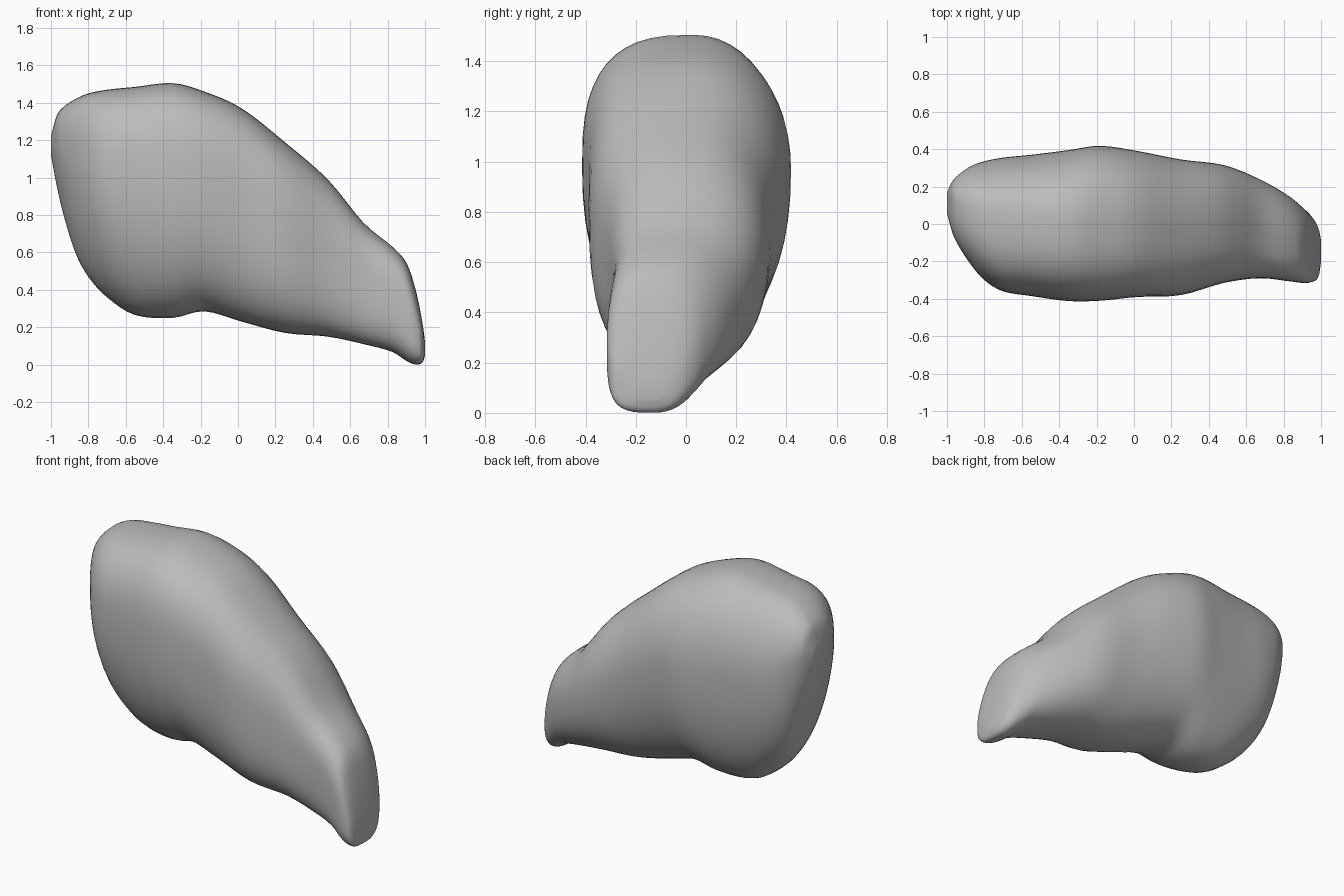
import bpy
import bmesh
import math

SIDES = 48       # points around each cross-section
STEPS = 4        # smooth rings between neighbouring stations

# Boxiness of each quadrant (left side?, upper half?) at the blunt end and at the tip
BOXINESS = {
    (True, True): (1.95, 2.4),
    (False, True): (2.8, 2.9),
    (True, False): (2.2, 2.3),
    (False, False): (1.7, 3.3),
}

# Stations along the body: x, bottom, top, right edge y, left edge y, widest z, spine y
STATIONS = [
    (-1.0, 1.12, 1.22, .06, .17, 1.18, .12),
    (-.97, .96, 1.33, -.05, .23, 1.18, .12),
    (-.93, .79, 1.38, -.13, .27, 1.15, .11),
    (-.87, .6, 1.42, -.22, .31, 1.1, .09),
    (-.8, .47, 1.45, -.3, .335, 1.05, .07),
    (-.7, .36, 1.47, -.36, .355, 1.02, .05),
    (-.55, .265, 1.485, -.385, .37, 1.0, .04),
    (-.35, .25, 1.505, -.412, .395, .98, .03),
    (-.18, .285, 1.46, -.41, .418, .97, .02),
    (.02, .23, 1.37, -.39, .39, .9, 0),
    (.25, .17, 1.19, -.38, .345, .73, -.02),
    (.48, .15, .99, -.315, .315, .58, -.04),
    (.67, .11, .76, -.29, .24, .46, -.08),
    (.82, .07, .635, -.305, .155, .36, -.1),
    (.9, .02, .545, -.315, .09, .27, -.12),
    (.95, .001, .4, -.31, .04, .19, -.13),
    (.985, .01, .23, -.285, -.02, .12, -.14),
    (1.0, .05, .12, -.2, -.09, .08, -.14),
]


def blend(a, b, c, d, t):
    """Catmull-Rom value between b and c."""
    return b + 0.5 * t * (c - a + t * (2 * a - 5 * b + 4 * c - d
                                       + t * (3 * (b - c) + d - a)))


def smooth_stations(rows):
    """Fill in rings between the stations along a smooth curve."""
    last = len(rows) - 1
    result = []
    for i in range(last):
        near = [rows[max(0, min(last, i + k))] for k in (-1, 0, 1, 2)]
        for step in range(STEPS):
            result.append([blend(*values, step / STEPS) for values in zip(*near)])
    result.append(rows[last])
    return result


def section_ring(bm, station):
    """One rounded cross-section with four independent quadrants."""
    x, bottom, top, right, left, middle, spine = station
    ring = []
    for i in range(SIDES):
        angle = math.tau * i / SIDES
        across, upward = math.cos(angle), math.sin(angle)
        blunt, tip = BOXINESS[across > 0, upward > 0]
        power = 2 / (blunt + (tip - blunt) * (x + 1) / 2)
        side = left if across > 0 else right
        height = top if upward > 0 else bottom
        ring.append(bm.verts.new((x, spine + (side - spine) * abs(across) ** power,
                                  middle + (height - middle) * abs(upward) ** power)))
    return ring


def make_material(name, colour):
    material = bpy.data.materials.new(name)
    material.use_nodes = True
    material.diffuse_color = colour
    material.node_tree.nodes["Principled BSDF"].inputs["Base Color"].default_value = colour
    return material


default_cube = bpy.data.objects.get("Cube")
if default_cube:
    bpy.data.objects.remove(default_cube, do_unlink=True)

# Loft the tapering body with its hooked tip
bm = bmesh.new()
rings = [section_ring(bm, station) for station in smooth_stations(STATIONS)]
for first, second in zip(rings, rings[1:]):
    for i in range(SIDES):
        j = (i + 1) % SIDES
        bm.faces.new((first[i], first[j], second[j], second[i]))
bm.faces.new(rings[0])
bm.faces.new(rings[-1])
bmesh.ops.recalc_face_normals(bm, faces=bm.faces)
mesh = bpy.data.meshes.new("tapered_body")
bm.to_mesh(mesh)
bm.free()

body = bpy.data.objects.new("tapered_body", mesh)
bpy.context.collection.objects.link(body)
mesh.materials.append(make_material("plain grey", (0.5, 0.5, 0.5, 1)))

# Smooth skin with a crisp edge kept at the tip
bpy.ops.object.select_all(action="DESELECT")
body.select_set(True)
bpy.context.view_layer.objects.active = body
bpy.ops.object.shade_smooth_by_angle(angle=math.radians(50))
